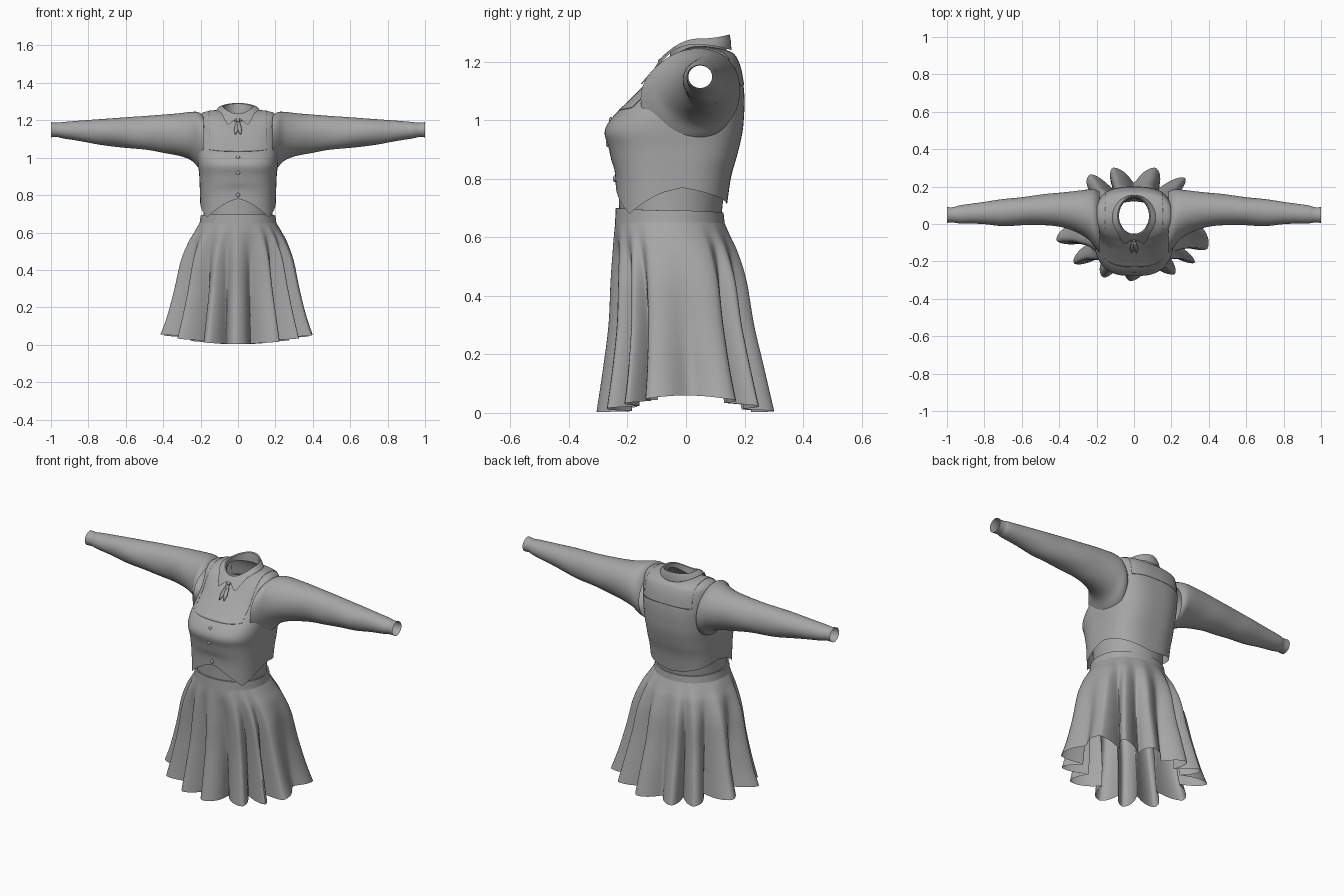
import bpy, bmesh, math
from mathutils import Vector

if "Cube" in bpy.data.objects:
    bpy.data.objects.remove(bpy.data.objects["Cube"], do_unlink=True)

cloth = bpy.data.materials.new("grey cloth")
cloth.use_nodes = True
cloth.diffuse_color = (0.38, 0.38, 0.38, 1)
cloth.node_tree.nodes["Principled BSDF"].inputs["Base Color"].default_value = (0.38, 0.38, 0.38, 1)


def finish(name, bm, angle=40):
    mesh = bpy.data.meshes.new(name)
    bm.to_mesh(mesh)
    bm.free()
    mesh.materials.append(cloth)
    obj = bpy.data.objects.new(name, mesh)
    bpy.context.collection.objects.link(obj)
    bpy.ops.object.select_all(action="DESELECT")
    obj.select_set(True)
    bpy.context.view_layer.objects.active = obj
    bpy.ops.object.shade_smooth_by_angle(angle=math.radians(angle))
    return obj


def loft(rings, closed=True):
    """Skin a list of equally long point rings."""
    bm = bmesh.new()
    rows = [[bm.verts.new(p) for p in ring] for ring in rings]
    n = len(rows[0])
    for a, b in zip(rows, rows[1:]):
        for i in range(n if closed else n - 1):
            j = (i + 1) % n
            bm.faces.new((a[i], a[j], b[j], b[i]))
    bm.normal_update()
    return bm


def smooth_rows(rows, steps):
    """Catmull-Rom interpolation between measured rows."""
    out = []
    for k in range(len(rows) - 1):
        p0, p1 = rows[max(k - 1, 0)], rows[k]
        p2, p3 = rows[k + 1], rows[min(k + 2, len(rows) - 1)]
        for s in range(steps):
            t = s / steps
            out.append([b + t * ((c - a) / 2 + t * ((2 * a - 5 * b + 4 * c - d) / 2
                        + t * (3 * b - a - 3 * c + d) / 2))
                        for a, b, c, d in zip(p0, p1, p2, p3)])
    return out + [list(rows[-1])]


def body_point(row, angle, power=2.0, scale=1.0):
    """Row: z front, z side, z back, y front, y back, half width."""
    zf, zs, zb, yf, yb, hw = row
    c, s = math.cos(angle), math.sin(angle)
    depth = math.copysign(abs(s) ** (2 / power), s)
    x = math.copysign(abs(c) ** (2 / power), c) * hw * scale
    y = (yf + yb) / 2 + depth * (yb - yf) / 2 * scale
    z = zs + ((zf if s < 0 else zb) - zs) * depth * depth
    return Vector((x, y, z))


def from_front(angle):
    """Degrees away from the front centre line, 0 to 180."""
    return abs((math.degrees(angle) + 90 + 180) % 360 - 180)


def level(z, yf, yb, hw):
    return (z, z, z, yf, yb, hw)


def circle(n):
    return [math.tau * i / n for i in range(n)]


# Bodice with a pointed hem
bodice_rows = smooth_rows([
    level(.68, -.240, .140, .202), level(.80, -.245, .155, .204),
    level(.90, -.263, .180, .207), level(.96, -.278, .193, .213),
    level(1.01, -.252, .198, .215), level(1.063, -.197, .200, .212),
    level(1.115, -.145, .197, .210),
    (1.15, 1.185, 1.17, -.112, .188, .208), (1.17, 1.235, 1.205, -.091, .176, .196),
    (1.185, 1.250, 1.225, -.078, .163, .150), (1.195, 1.252, 1.235, -.060, .145, .090)], 5)


def hem_height(angle):
    a = from_front(angle)
    if a < 48:
        return .78 - .10 * a / 48
    if a < 95:
        return .68 + .09 * (a - 48) / 47
    return .77 - .06 * (a - 95) / 85


def bodice_point(row, angle):
    p = body_point(row, angle, 2.8 - .3 * max(0, min(1, (row[0] - 1.1) / .09)))
    if p.z < .86:
        hem = hem_height(angle)
        p.z = hem + (p.z - .68) / .18 * (.86 - hem)
    return p


bodice_rings = [[bodice_point(r, a) for a in circle(120)] for r in bodice_rows]
bm = loft(bodice_rings)


def in_armhole(face):
    c = face.calc_center_median()
    return abs(c.x) > .12 and math.hypot(c.y - .03, c.z - 1.11) < .105


bmesh.ops.delete(bm, geom=[f for f in bm.faces if in_armhole(f)], context="FACES")
finish("bodice", bm)

# Raised yoke over the chest, shoulders and upper back
bm = loft(bodice_rings)
for v, n in [(v, v.normal.copy()) for v in bm.verts]:
    v.co += n * .002
for point, normal in (((.155, 0, 0), (1, 0, 0)), ((-.155, 0, 0), (-1, 0, 0)),
                      ((0, -.23, 1.035), (0, .2, -1))):
    bmesh.ops.bisect_plane(bm, geom=bm.verts[:] + bm.edges[:] + bm.faces[:], dist=1e-5,
                           plane_co=point, plane_no=normal, clear_outer=True)
yoke = finish("yoke", bm)
yoke.modifiers.new("thickness", "SOLIDIFY").thickness = .002

# Blouse showing under the hem
finish("blouse_waist", loft([[body_point(r, a, 2.1) for a in circle(80)] for r in (
    level(.66, -.228, .120, .185), level(.76, -.230, .130, .185), level(.86, -.235, .150, .188))]))

# Waistband
finish("waistband", loft([[body_point(r, a, 2.1) for a in circle(80)] for r in (
    level(.64, -.243, .133, .207), (.70, .692, .685, -.240, .128, .199),
    (.70, .692, .685, -.232, .120, .191))]))

# Sleeves: x, y front, y back, z bottom, z top
sleeve_rows = smooth_rows([
    (.185, -.155, .172, .925, 1.222), (.21, -.125, .184, .945, 1.243),
    (.25, -.078, .184, .985, 1.245), (.32, -.038, .176, 1.012, 1.237),
    (.42, -.012, .165, 1.032, 1.229), (.55, -.005, .150, 1.047, 1.219),
    (.70, -.010, .133, 1.064, 1.209), (.82, .000, .115, 1.085, 1.200),
    (.93, .003, .100, 1.102, 1.191), (.965, .008, .090, 1.110, 1.187),
    (1.0, .006, .090, 1.109, 1.190)], 5)


def sleeve_point(row, angle):
    x, y0, y1, z0, z1 = row
    fade = max(0, min(1, (x - .22) * 5, (.95 - x) * 5))
    wave = math.sin(17 * x + 3 * angle) * .6 + math.sin(29 * x - 2 * angle) * .4
    k = 1 + .035 * fade * wave * (.6 - .4 * math.sin(angle))
    return Vector((x, (y0 + y1) / 2 + math.cos(angle) * (y1 - y0) / 2 * k,
                   (z0 + z1) / 2 + math.sin(angle) * (z1 - z0) / 2 * k))


sleeve = finish("sleeves", loft([[sleeve_point(r, a) for a in circle(48)] for r in sleeve_rows]))
sleeve.modifiers.new("mirror", "MIRROR")

# Turned-down collar with two front points
collar_rows = [(1.208, 1.259, 1.240, -.088, .155, .116), (1.222, 1.271, 1.27, -.077, .154, .103),
               (1.235, 1.279, 1.293, -.062, .149, .088), (1.232, 1.276, 1.289, -.056, .143, .082),
               (1.195, 1.25, 1.237, -.052, .138, .080)]
collar_rings = []
for k, row in enumerate(collar_rows):
    ring = []
    for a in circle(120):
        p = body_point(row, a)
        drop = max(0, 1 - abs(from_front(a) - 28) / 22) * (1, .4, 0, 0, 0)[k]
        p.z -= .045 * drop
        p.y -= .036 * drop
        ring.append(p)
    collar_rings.append(ring)
finish("collar", loft(collar_rings))

# Ribbon tie
for side, label in ((1, "left"), (-1, "right")):
    tail = loft([[(side * (.002 + .004 * k) - w, -.088 - .021 * k, 1.195 - .024 * k),
                  (side * (.002 + .004 * k) + w, -.088 - .021 * k, 1.195 - .024 * k)]
                 for k, w in enumerate((.004, .010, .011, .002))], closed=False)
    finish("ribbon_tail_" + label, tail).modifiers.new("thickness", "SOLIDIFY").thickness = .004


def bead(name, place, size):
    bm = bmesh.new()
    bmesh.ops.create_uvsphere(bm, u_segments=16, v_segments=10, radius=1)
    for v in bm.verts:
        v.co = Vector(v.co[i] * size[i] + place[i] for i in range(3))
    finish(name, bm)


bead("ribbon_knot", (0, -.088, 1.2), (.011, .008, .011))

# Front buttons
for k, (y, z) in enumerate(((-.257, 1.0), (-.268, .92), (-.244, .80))):
    bead("button_%d" % (k + 1), (0, y, z), (.011, .006, .011))

# Flared skirt: crest angle and depth of the fold that follows it
crests = [(-25, .5), (31, .9), (52, .8), (76, .75), (104, .9), (122, 1), (156, .8),
          (196, 1), (223, .9), (249, .8), (268, 1), (299, .9), (318, .8)]
skirt_rows = smooth_rows([(*r, d) for r, d in (
    ((.003, .060, .003, -.306, .310, .430), .38), (level(.15, -.284, .276, .394), .34),
    (level(.30, -.265, .240, .352), .26), (level(.45, -.258, .214, .316), .17),
    (level(.55, -.251, .182, .272), .08), (level(.60, -.247, .157, .239), .03),
    (level(.65, -.242, .131, .206), 0))], 5)


def skirt_ring(row):
    ring, depth = [], row[6]
    for k, (start, strength) in enumerate(crests):
        gap = (crests[(k + 1) % len(crests)][0] - start) % 360
        for i in range(24):
            t = i / 24
            fold = math.sin(math.pi * t) ** 1.6 * strength
            lean = .3 * depth * strength * math.sin(math.tau * t)
            angle = math.radians(start + gap * (t + lean))
            ring.append(body_point(row[:6], angle, 2.1, 1 - depth * fold))
    return ring


finish("skirt", loft([skirt_ring(r) for r in skirt_rows]), 60)
